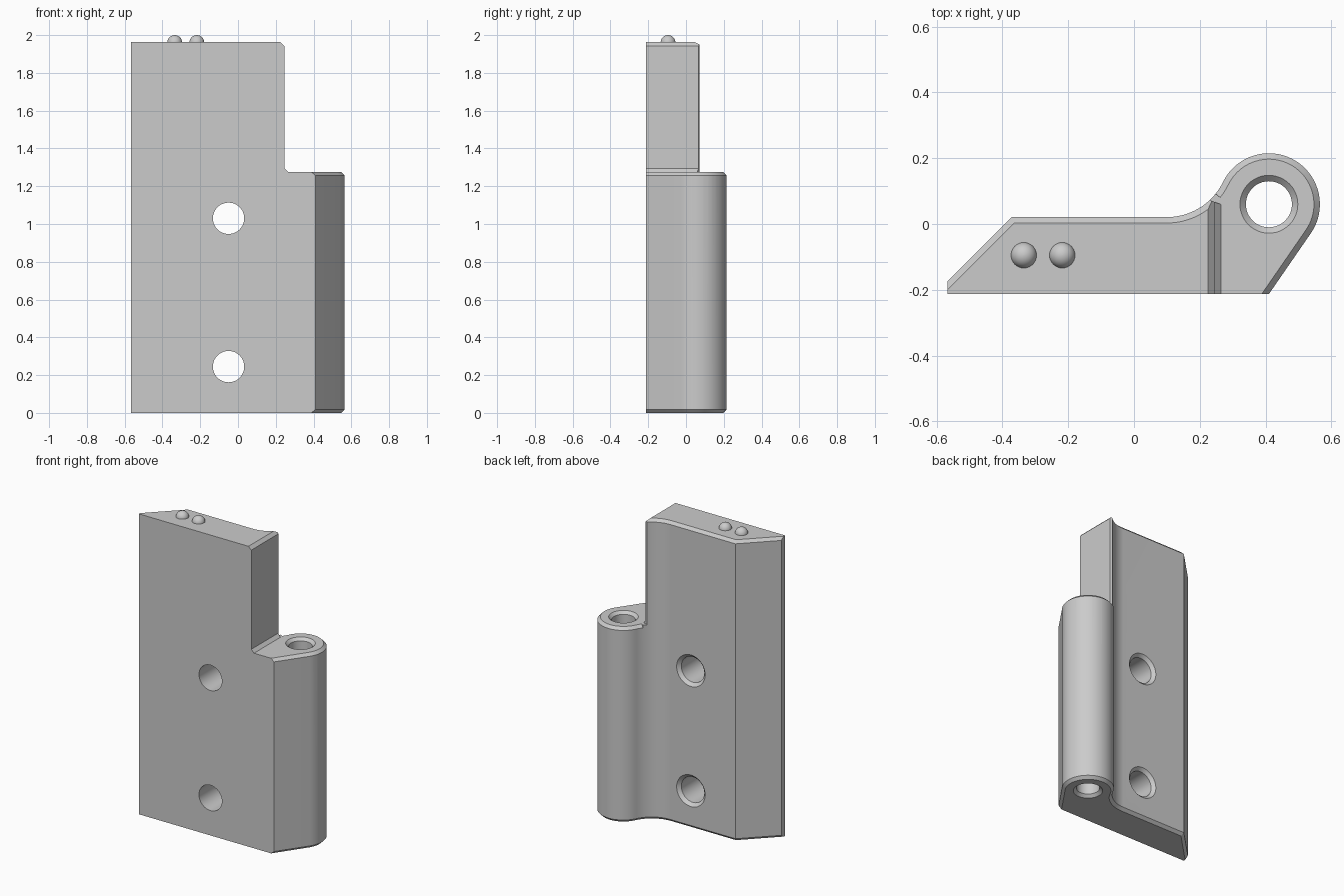
import bpy, bmesh
from math import sin, cos, tan, pi, acos, atan2, sqrt, hypot

old = bpy.data.objects.get("Cube")
if old:
    bpy.data.objects.remove(old, do_unlink=True)

# Main dimensions
FRONT, BACK, LEFT = -0.213, 0.021, -0.567
CX, CY, RAD = 0.41, 0.06, 0.155          # hinge barrel
TOP, STEP, CH = 1.963, 1.275, 0.018      # heights and chamfer
EDGE = 0.245                             # side of the upper leaf
FX = 0.10                                # start of the concave fillet
a, b = CX - FX, CY - BACK
FR = (a * a + b * b - RAD * RAD) / (2 * (RAD + b))
FY = BACK + FR

grey = bpy.data.materials.new("plain_grey")
grey.use_nodes = True
grey.diffuse_color = (0.6, 0.6, 0.6, 1)
grey.node_tree.nodes["Principled BSDF"].inputs["Base Color"].default_value = (0.6, 0.6, 0.6, 1)


def loft(name, rings):
    """Closed solid through equal-sized rings of points, capped at both ends."""
    bm = bmesh.new()
    rows = [[bm.verts.new(p) for p in ring] for ring in rings]
    n = len(rows[0])
    for low, high in zip(rows, rows[1:]):
        for i in range(n):
            j = (i + 1) % n
            bm.faces.new((low[i], low[j], high[j], high[i]))
    bm.faces.new(rows[0][::-1])
    bm.faces.new(rows[-1])
    bmesh.ops.recalc_face_normals(bm, faces=bm.faces)
    mesh = bpy.data.meshes.new(name)
    bm.to_mesh(mesh)
    bm.free()
    mesh.materials.append(grey)
    obj = bpy.data.objects.new(name, mesh)
    bpy.context.collection.objects.link(obj)
    return obj


def barrel_curve(d, front=FRONT):
    """Slanted side, barrel and fillet, offset inward by d."""
    t = acos(RAD / (CY - FRONT)) - pi / 2
    pts = [(CX - d / cos(t) + (front - FRONT) * tan(-t), front)]
    end = atan2(FY - CY, FX - CX)
    for i in range(41):
        u = t + (end - t) * i / 40
        pts.append((CX + (RAD - d) * cos(u), CY + (RAD - d) * sin(u)))
    start = end - pi
    for i in range(1, 21):
        u = start + (-pi / 2 - start) * i / 20
        pts.append((FX + (FR + d) * cos(u), FY + (FR + d) * sin(u)))
    return pts


def outline(d):
    corner = -0.372
    return barrel_curve(d) + [
        (corner + d * tan(pi / 8), BACK - d),
        (LEFT, BACK - (corner - LEFT) - d * sqrt(2)),
        (LEFT, FRONT)]


def at(points, z):
    return [(x, y, z) for x, y in points]


def cut(target, cutter):
    cutter.hide_render = True
    mod = target.modifiers.new("cut", "BOOLEAN")
    mod.operation = "DIFFERENCE"
    mod.solver = "EXACT"
    mod.object = cutter
    bpy.context.view_layer.objects.active = target
    bpy.ops.object.modifier_apply(modifier=mod.name)
    bpy.data.objects.remove(cutter, do_unlink=True)


def smooth(obj):
    bpy.ops.object.select_all(action="DESELECT")
    obj.select_set(True)
    bpy.context.view_layer.objects.active = obj
    bpy.ops.object.shade_smooth_by_angle()


def circle(r, n=48):
    return [(r * cos(2 * pi * i / n), r * sin(2 * pi * i / n)) for i in range(n)]


# Full-height leaf with chamfered ends
leaf = loft("hinge_leaf", [at(outline(CH), 0), at(outline(0), CH),
                           at(outline(0), TOP - CH), at(outline(CH), TOP)])

# Notch above the barrel, with chamfered corners
notch = [(EDGE, STEP + 0.02), (EDGE + 0.02, STEP), (0.8, STEP), (0.8, 2.1),
         (EDGE - 0.04, 2.1), (EDGE - 0.04, TOP + 0.02), (EDGE, TOP - 0.02)]
cut(leaf, loft("notch_cutter", [[(x, y, z) for x, z in notch] for y in (-0.5, 0.5)]))

# Chamfer around the barrel's upper rim
def rim_z(d):
    return STEP - CH + d

lo, hi = -0.02, 0.04
paths = [[barrel_curve(d, -0.3)[0]] + barrel_curve(d) for d in (lo, hi, 0)]
rim = []
for p, q, mid in zip(*paths):
    if mid[0] < EDGE:
        break
    rim.append([(*p, rim_z(lo)), (*q, rim_z(hi)), (*p, rim_z(hi))])
cut(leaf, loft("rim_cutter", rim))

# Chamfer down the upper leaf's back edge
wedge = [(0.271, 0.057), (0.206, 0.082), (0.24, 0.13), (0.29, 0.1)]
cut(leaf, loft("edge_cutter", [at(wedge, STEP), at(wedge, 2.1)]))

# Pin bore, countersunk at both ends
bore = [(0.108, -0.02), (0.07, 0.018), (0.07, STEP - 0.018), (0.108, STEP + 0.02)]
cut(leaf, loft("bore_cutter", [[(CX + x, CY + y, z) for x, y in circle(r)] for r, z in bore]))

# Screw holes, countersunk at the back
for z0 in (0.245, 1.03):
    hole = [(0.083, -0.4), (0.083, BACK - 0.02), (0.123, BACK + 0.02)]
    cut(leaf, loft("screw_cutter", [[(-0.05 + x, y, z0 + z) for x, z in circle(r)]
                                    for r, y in hole]))
smooth(leaf)

# Two small domes on the top face
for name, x0 in (("dome_right", -0.335), ("dome_left", -0.218)):
    r = 0.039
    rings = [[(x0 + x, -0.095 + y, TOP - 0.002 + r * sin(u)) for x, y in circle(r * cos(u), 32)]
             for u in [i * pi / 2 / 10.2 for i in range(11)]]
    smooth(loft(name, rings))
